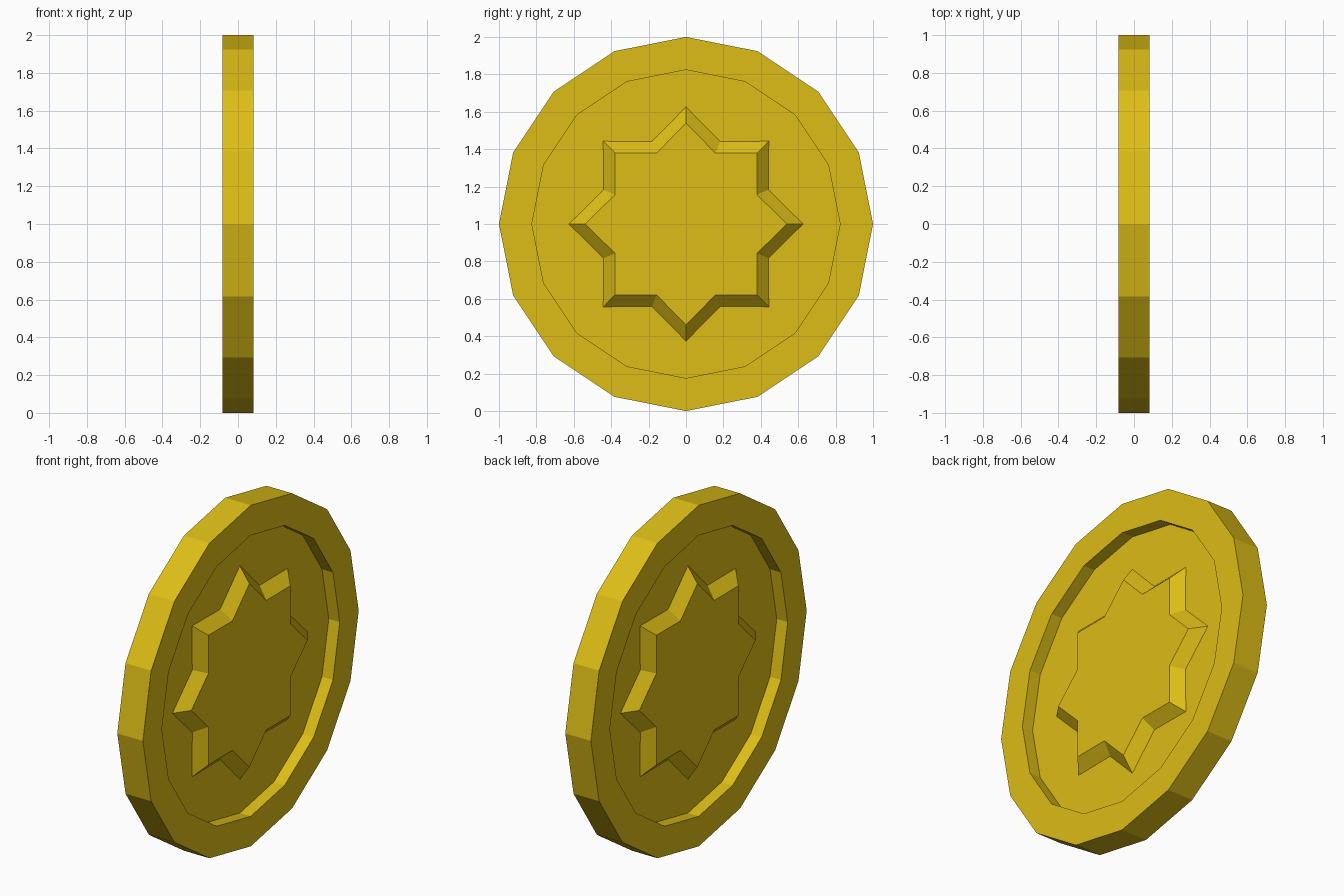
import bpy, bmesh
from math import sin, cos, pi

if "Cube" in bpy.data.objects:
    bpy.data.objects.remove(bpy.data.objects["Cube"])

gold = bpy.data.materials.new("gold")
gold.diffuse_color = (0.72, 0.51, 0.008, 1)
gold.use_nodes = True
gold.node_tree.nodes["Principled BSDF"].inputs["Base Color"].default_value = gold.diffuse_color

HALF = 0.083    # half thickness of the rim
FLOOR = 0.012   # half thickness of the recessed disc
STAR = 0.074    # height of the raised star face


def stack(name, layers):
    """Skin a list of (x, radii) outlines, one above another, and cap both ends."""
    bm = bmesh.new()
    rings = []
    for x, radii in layers:
        ring = []
        for i in range(16):
            a = 2 * pi * i / 16
            r = radii[i % 2]
            ring.append(bm.verts.new((x, r * cos(a), 1 + r * sin(a))))
        rings.append(ring)
    for lo, hi in zip(rings, rings[1:]):
        for i in range(16):
            j = (i + 1) % 16
            bm.faces.new((lo[i], lo[j], hi[j], hi[i]))
    bm.faces.new(rings[0][::-1])
    bm.faces.new(rings[-1])
    bmesh.ops.recalc_face_normals(bm, faces=bm.faces)
    mesh = bpy.data.meshes.new(name)
    bm.to_mesh(mesh)
    bm.free()
    mesh.materials.append(gold)
    obj = bpy.data.objects.new(name, mesh)
    bpy.context.collection.objects.link(obj)
    return obj


# Coin body: raised 16-sided rim around a sunken floor on both faces
R, INNER = (1, 1), (0.824, 0.824)
stack("coin_body", [(-FLOOR, INNER), (-HALF, INNER), (-HALF, R),
                    (HALF, R), (HALF, INNER), (FLOOR, INNER)])

# Eight-pointed star with sloped sides, raised on both faces
BASE, TOP = (0.643, 0.49), (0.538, 0.411)
stack("star_emblem", [(-STAR, TOP), (0, BASE), (STAR, TOP)])
